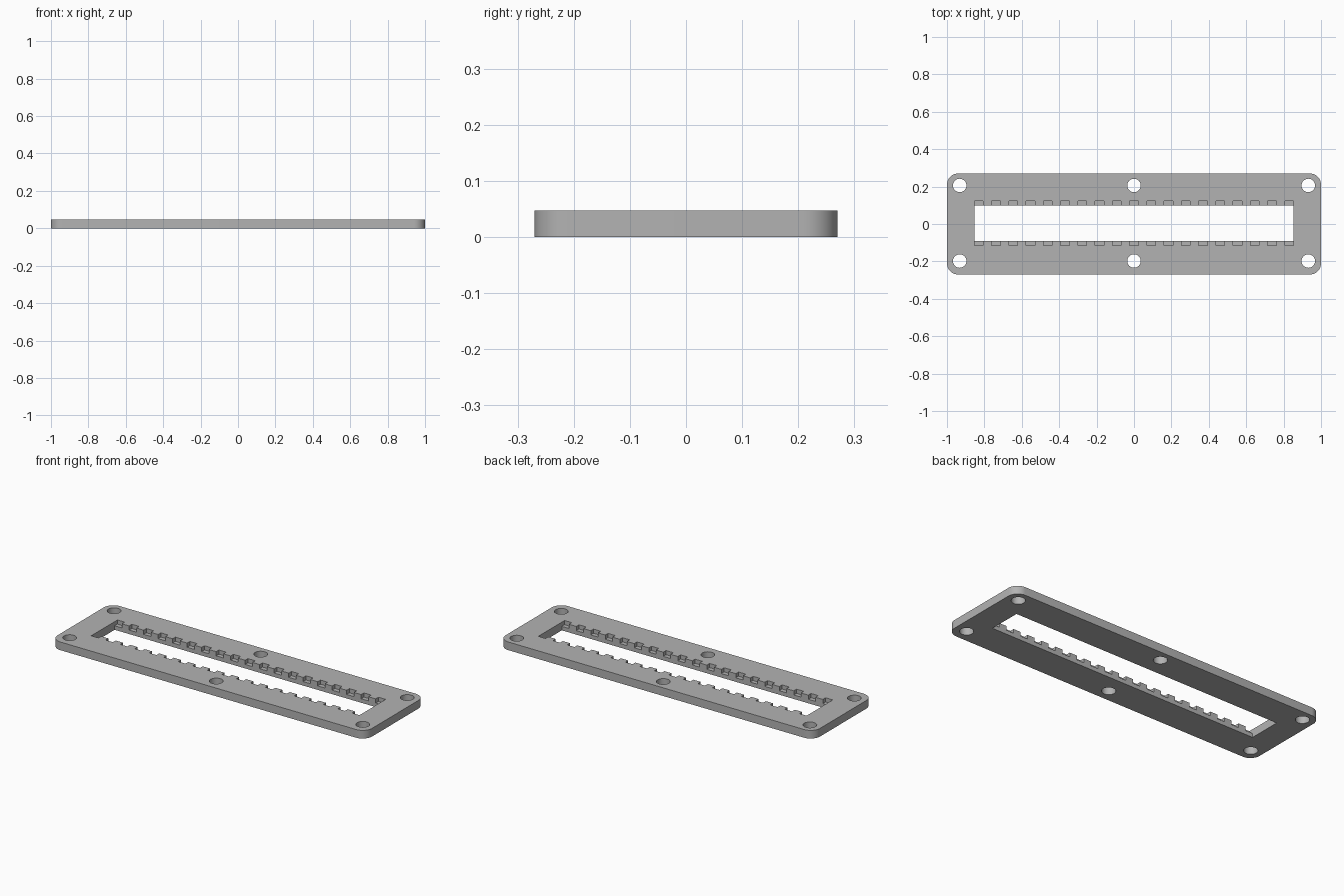
import bpy, bmesh, math
from mathutils import Matrix

cube = bpy.data.objects.get("Cube")
if cube:
    bpy.data.objects.remove(cube, do_unlink=True)

HALF_X, HALF_Y, THICK, CORNER = 1.0, 0.27, 0.047, 0.06
SLOT_X, SLOT_Y, SHIFT = 0.853, 0.094, 0.004
NOTCHES, NOTCH_W, NOTCH_Y, NOTCH_FLOOR = 19, 0.046, 0.119, 0.023
HOLE_X, HOLE_Y, HOLE_R = 0.932, 0.202, 0.036

grey = bpy.data.materials.new("plain grey")
grey.use_nodes = True
colour = (0.45, 0.45, 0.45, 1)
grey.diffuse_color = colour
grey.node_tree.nodes["Principled BSDF"].inputs["Base Color"].default_value = colour


def make_object(name, bm):
    bmesh.ops.recalc_face_normals(bm, faces=bm.faces)
    mesh = bpy.data.meshes.new(name)
    bm.to_mesh(mesh)
    bm.free()
    mesh.materials.append(grey)
    obj = bpy.data.objects.new(name, mesh)
    bpy.context.collection.objects.link(obj)
    return obj


def add_box(bm, x, y, z, sx, sy, sz):
    place = Matrix.Translation((x, y, z)) @ Matrix.Diagonal((sx, sy, sz, 1))
    return bmesh.ops.create_cube(bm, size=1, matrix=place)["verts"]


# Plate with rounded vertical corners
bm = bmesh.new()
add_box(bm, 0, 0, THICK / 2, 2 * HALF_X, 2 * HALF_Y, THICK)
uprights = [e for e in bm.edges if abs(e.verts[0].co.z - e.verts[1].co.z) > THICK / 2]
bmesh.ops.bevel(bm, geom=uprights, offset=CORNER, segments=12, profile=0.5, affect='EDGES')
plate = make_object("slotted_plate", bm)

# Long slot and six screw holes
bm = bmesh.new()
add_box(bm, 0, SHIFT, 0, 2 * SLOT_X, 2 * SLOT_Y, 1)
for x in (-HOLE_X, 0, HOLE_X):
    for y in (-HOLE_Y, HOLE_Y):
        bmesh.ops.create_cone(bm, cap_ends=True, segments=40, radius1=HOLE_R, radius2=HOLE_R,
                              depth=1, matrix=Matrix.Translation((x, y + SHIFT, 0)))
through_cutter = make_object("through_cutter", bm)

# Row of shallow notches along both long edges of the slot
bm = bmesh.new()
pitch = (2 * SLOT_X - NOTCH_W) / (NOTCHES - 1)
for i in range(NOTCHES):
    x = (i - (NOTCHES - 1) / 2) * pitch
    add_box(bm, x, SHIFT, NOTCH_FLOOR + 0.5, NOTCH_W, 2 * NOTCH_Y, 1)
notch_cutter = make_object("notch_cutter", bm)

# Cut the plate, then discard the cutters
bpy.ops.object.select_all(action='DESELECT')
bpy.context.view_layer.objects.active = plate
plate.select_set(True)
for cutter in (through_cutter, notch_cutter):
    cutter.hide_render = True
    mod = plate.modifiers.new(cutter.name, 'BOOLEAN')
    mod.operation = 'DIFFERENCE'
    mod.solver = 'EXACT'
    mod.object = cutter
    bpy.ops.object.modifier_apply(modifier=mod.name)
    bpy.data.objects.remove(cutter, do_unlink=True)

bpy.ops.object.shade_smooth_by_angle(angle=math.radians(30))
